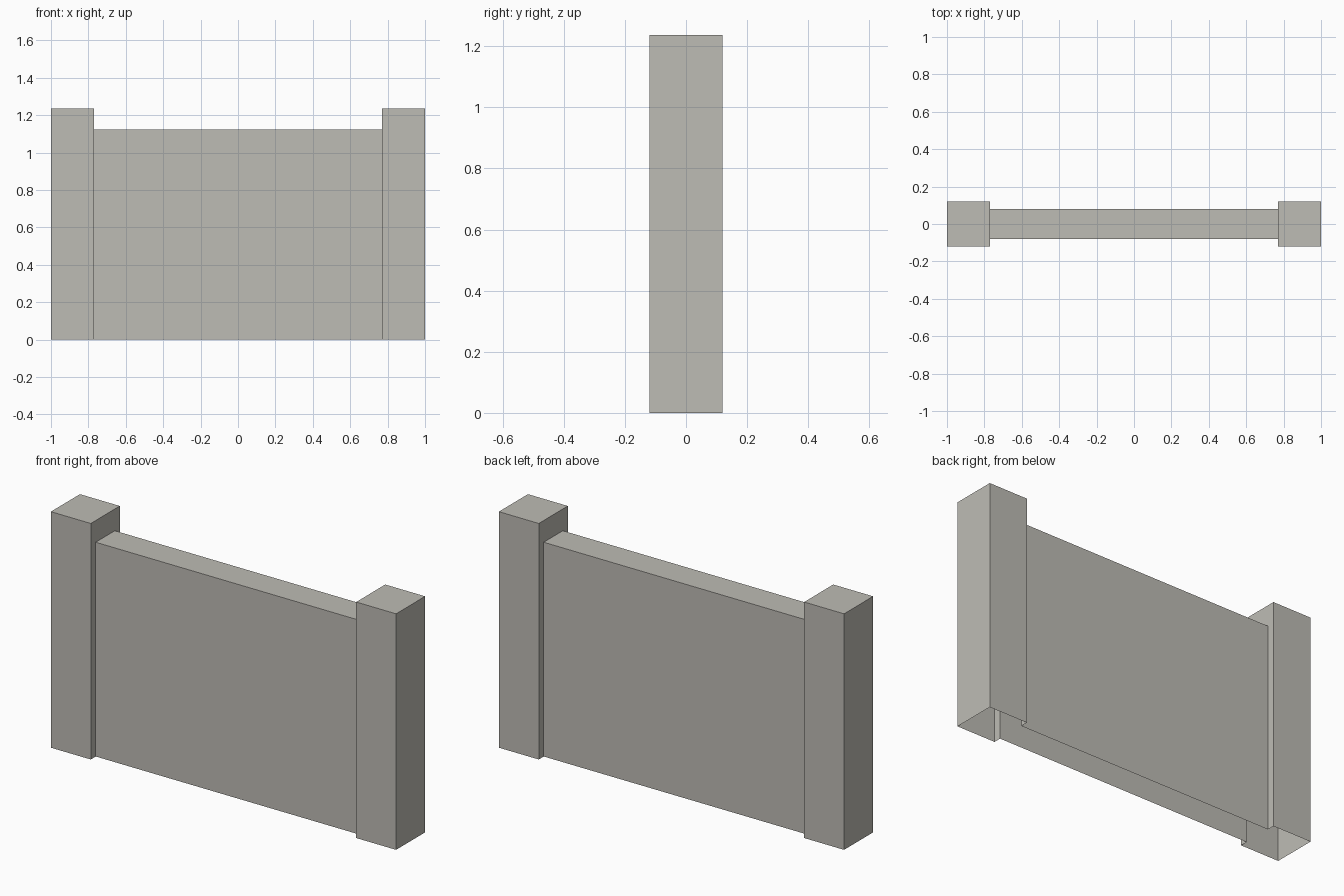
import bpy
import bmesh

POST_TOP, WALL_TOP = 1.236, 1.122
POST_HALF, WALL_HALF = 0.12, 0.079   # half depths along y
INNER, OUTER = 0.769, 1.0            # post extent along x

cube = bpy.data.objects.get("Cube")
if cube:
    bpy.data.objects.remove(cube, do_unlink=True)

# One stone colour
stone = bpy.data.materials.new("warm_grey_stone")
stone.use_nodes = True
colour = (0.515, 0.503, 0.462, 1.0)
stone.diffuse_color = colour
bsdf = next(n for n in stone.node_tree.nodes if n.type == 'BSDF_PRINCIPLED')
bsdf.inputs["Base Color"].default_value = colour
bsdf.inputs["Roughness"].default_value = 0.9


def build(name, polygons, flip=False):
    """Make a flat-shaded object from polygons given as corner lists."""
    bm = bmesh.new()
    for corners in polygons:
        bm.faces.new([bm.verts.new(c) for c in corners])
    bmesh.ops.remove_doubles(bm, verts=bm.verts, dist=0.0001)
    if flip:
        bmesh.ops.reverse_faces(bm, faces=bm.faces)
    mesh = bpy.data.meshes.new(name)
    bm.to_mesh(mesh)
    bm.free()
    mesh.materials.append(stone)
    obj = bpy.data.objects.new(name, mesh)
    bpy.context.collection.objects.link(obj)
    return obj


# Posts: hollow, open below, with an opening where the wall enters
p, w = POST_HALF, WALL_HALF
opening_side = [(-p, 0), (-p, POST_TOP), (p, POST_TOP), (p, 0),
                (w, 0), (w, WALL_TOP), (-w, WALL_TOP), (-w, 0)]
for name, side in (("left_post", 1), ("right_post", -1)):
    a, b = side * INNER, side * OUTER
    build(name, [
        [(a, -p, 0), (b, -p, 0), (b, -p, POST_TOP), (a, -p, POST_TOP)],
        [(b, -p, 0), (b, p, 0), (b, p, POST_TOP), (b, -p, POST_TOP)],
        [(b, p, 0), (a, p, 0), (a, p, POST_TOP), (b, p, POST_TOP)],
        [(a, -p, POST_TOP), (b, -p, POST_TOP), (b, p, POST_TOP), (a, p, POST_TOP)],
        [(a, y, z) for y, z in reversed(opening_side)][::-1],
    ], flip=side < 0)

# Wall panel: front, top and back, open below and into the posts
profile = [(-w, 0), (-w, WALL_TOP), (w, WALL_TOP), (w, 0)]
build("wall_panel", [
    [(-INNER, *s), (INNER, *s), (INNER, *e), (-INNER, *e)]
    for s, e in zip(profile, profile[1:])
])
